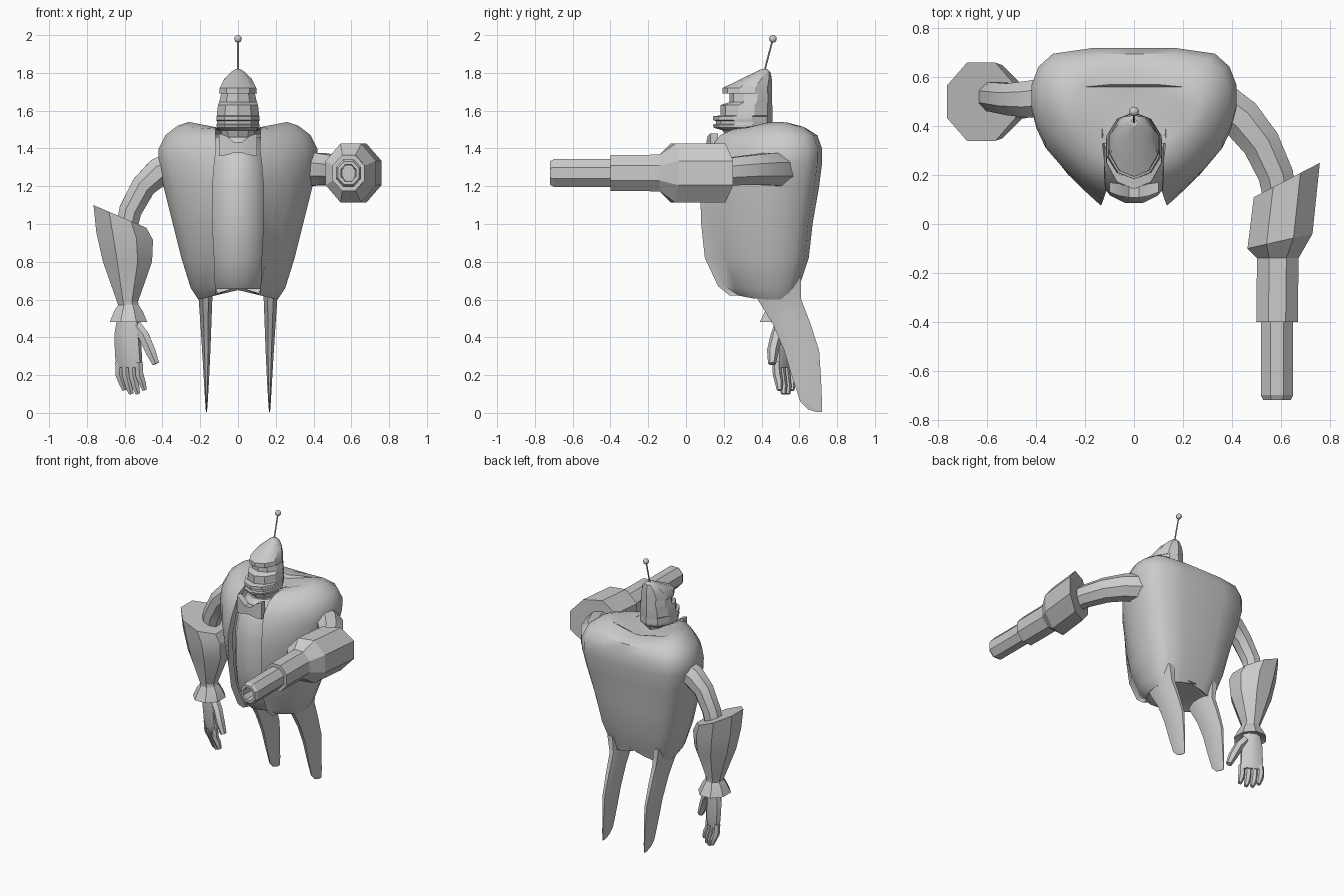
import bpy, bmesh, math
from mathutils import Vector as V


def finish(name, verts, faces, angle=30):
    """Make an object with outward normals and sharp edges above the angle."""
    me = bpy.data.meshes.new(name)
    bm = bmesh.new()
    vs = [bm.verts.new(v) for v in verts]
    for f in faces:
        bm.faces.new([vs[i] for i in f])
    loose = [v for v in bm.verts if not v.link_faces]
    bmesh.ops.delete(bm, geom=loose, context='VERTS')
    bmesh.ops.recalc_face_normals(bm, faces=bm.faces)
    bm.to_mesh(me)
    bm.free()
    ob = bpy.data.objects.new(name, me)
    bpy.context.collection.objects.link(ob)
    bpy.ops.object.select_all(action='DESELECT')
    ob.select_set(True)
    bpy.context.view_layer.objects.active = ob
    bpy.ops.object.shade_smooth_by_angle(angle=math.radians(angle))
    return ob


def oval(c, a, b, n=8):
    """Ring round c with half-axes a and b, flats on the axes."""
    k = 1 / math.cos(math.pi / n)
    t = [2 * math.pi * (i + .5) / n for i in range(n)]
    return [V(c) + V(a) * k * math.cos(u) + V(b) * k * math.sin(u) for u in t]


def loft(name, rings, angle=30):
    """Skin closed rings and cap both ends."""
    n, m = len(rings[0]), len(rings)
    faces = [(r * n + i, r * n + (i + 1) % n, (r + 1) * n + (i + 1) % n, (r + 1) * n + i)
             for r in range(m - 1) for i in range(n)]
    faces += [range(n), range((m - 1) * n, m * n)]
    return finish(name, [p for r in rings for p in r], faces, angle)


def tube(name, path, radii, n=8, angle=30):
    """Round limb following a path."""
    path, rings = [V(p) for p in path], []
    whole = (path[-1] - path[0]).normalized()
    ref = V((0, 1, 0)) if abs(whole.z) > .3 else V((0, 0, 1))
    for i, (p, r) in enumerate(zip(path, radii)):
        t = (path[min(i + 1, len(path) - 1)] - path[max(i - 1, 0)]).normalized()
        side = t.cross(ref).normalized()
        rings.append(oval(p, side * r, t.cross(side) * r, n))
    return loft(name, rings, angle)


# Jacket: open rings from front edge round the back, mirrored
# level: z, half width, front y, back y, front edge x, z shift at the middle
LEVELS = [(.60, .21, .23, .59, .12, .05), (.66, .25, .17, .60, .12, .02),
          (.82, .30, .10, .65, .125, 0), (1.0, .345, .08, .67, .135, 0),
          (1.2, .395, .075, .705, .135, 0), (1.32, .42, .10, .72, .125, 0),
          (1.4, .42, .13, .72, .115, 0), (1.47, .385, .18, .695, .12, 0),
          (1.52, .32, .25, .64, .12, -.03), (1.54, .26, .33, .57, .13, -.05)]
SHAPE = [(.5, .09), (.68, .2), (.86, .34), (.95, .47), (1, .6), (1, .74),
         (.93, .87), (.79, .96), (.4, 1)]
verts, faces = [], []
for z, w, yf, yb, e, dz in LEVELS:
    half = [(e, yf + .06), (e, yf)] + [(sx * w, yf + sy * (yb - yf)) for sx, sy in SHAPE]
    ring = half + [(0, yb)] + [(-x, y) for x, y in reversed(half)]
    verts += [(x, y, z + dz * (1 - abs(x) / w)) for x, y in ring]
N = len(ring)
for r in range(len(LEVELS) - 1):
    faces += [(r * N + i, r * N + i + 1, r * N + N + i + 1, r * N + N + i) for i in range(N - 1)]
mid = N // 2
for base, z in ((0, .67), ((len(LEVELS) - 1) * N, 1.465)):
    # hollow underside and valley between the shoulders
    start = len(verts)
    verts += [(0, verts[base + i][1], z) for i in range(mid - 1)] + [verts[base + mid]]
    for i in range(1, mid - 1):
        c0, c1 = start + i, start + i + 1
        if i == mid - 2:
            c1 = base + mid
        faces.append((base + i, base + i + 1, c1, c0))
        faces.append((base + N - 1 - i, base + N - 2 - i, c1, c0))
finish("jacket", verts, faces, 38)

# Shirt front showing between the jacket edges
loft("shirt", [oval((0, y + .2, z), (a, 0, 0), (0, .2, 0), 16) for z, y, a in
               [(.655, .2, .15), (.7, .165, .16), (.82, .11, .17), (1.0, .085, .17),
                (1.2, .085, .17), (1.32, .11, .16), (1.4, .15, .15), (1.46, .2, .13)]], 40)

# Coat tails
for s, side in ((1, "left"), (-1, "right")):
    loft("coat_tail_" + side, [oval((s * x, (y0 + y1) / 2, z), (t, 0, 0), (0, (y1 - y0) / 2, 0))
         for z, x, t, y0, y1 in
         [(.72, .185, .05, .34, .61), (.6, .172, .036, .38, .61), (.47, .17, .029, .46, .66),
          (.33, .168, .022, .52, .705), (.18, .167, .014, .565, .715),
          (.06, .167, .007, .605, .72), (.02, .167, .004, .645, .72),
          (.005, .167, .003, .69, .72)]], 40)

# Bow tie, wide at the ends and pinched at the knot
loft("bow_tie", [oval((x, y, z), (0, d, 0), (0, 0, h), 4) for x, y, z, d, h in
     [(-.1, .15, 1.42, .02, .06), (-.06, .14, 1.415, .025, .05), (-.02, .13, 1.405, .022, .028),
      (.02, .13, 1.405, .022, .028), (.06, .14, 1.415, .025, .05), (.1, .15, 1.42, .02, .06)]])

# Head with jaw, recessed eye band and pointed helmet
loft("head", [oval((0, (y0 + y1) / 2, z), (w, 0, 0), (0, (y1 - y0) / 2, 0), 10)
     for z, w, y0, y1 in
     [(1.40, .07, .24, .38), (1.495, .09, .2, .42), (1.51, .113, .155, .445),
      (1.525, .114, .15, .45), (1.53, .112, .165, .45), (1.545, .112, .165, .45),
      (1.55, .114, .15, .45), (1.57, .113, .15, .45), (1.575, .112, .19, .45),
      (1.63, .106, .19, .45), (1.645, .1, .235, .45), (1.69, .09, .235, .45),
      (1.69, .1, .2, .45), (1.72, .097, .2, .45), (1.77, .072, .3, .45),
      (1.805, .035, .37, .445), (1.82, .012, .4, .43)]], 25)

# Antenna
tube("antenna_rod", [(0, .41, 1.79), (0, .46, 1.98)], [.004, .004], 6)
bpy.ops.mesh.primitive_uv_sphere_add(segments=12, ring_count=8, radius=.02, location=(0, .46, 1.98))
bpy.context.object.name = "antenna_ball"
bpy.ops.object.shade_smooth()

# Upper arms
tube("right_upper_arm", [(-.33, .52, 1.31), (-.42, .51, 1.275), (-.5, .51, 1.2),
                         (-.57, .52, 1.07), (-.6, .52, .93)], [.08, .075, .065, .06, .055])
tube("left_upper_arm", [(.34, .5, 1.29), (.44, .43, 1.29), (.52, .33, 1.285),
                        (.58, .2, 1.275), (.605, .06, 1.27)], [.09, .085, .078, .072, .065])

# Gauntlet with slanted top and flared cuff
loft("gauntlet", [oval(c, (-a, 0, tilt), (0, b, 0)) for c, a, tilt, b in
     [((-.625, .5, 1.04), .14, .06, .16),
      ((-.6, .5, .935), .15, .02, .15), ((-.585, .5, .8), .13, 0, .13),
      ((-.585, .5, .59), .056, 0, .065), ((-.58, .5, .57), .055, 0, .065),
      ((-.58, .5, .54), .075, 0, .08), ((-.58, .5, .48), .1, 0, .11),
      ((-.58, .5, .5), .06, 0, .06)]], 20)

# Hand: palm, four fingers, thumb
loft("palm", [oval(c, (a, -a * .5, 0), (b * .5, b, 0)) for c, a, b in
     [((-.58, .51, .51), .05, .035), ((-.585, .51, .42), .062, .035),
      ((-.58, .515, .3), .065, .032), ((-.575, .515, .24), .062, .022)]], 40)
for i in range(4):
    x, y = -.63 + i * .035, .545 - i * .022
    low = .02 if i in (0, 3) else 0
    tube("finger_%d" % (i + 1), [(x, y, .27), (x + .003, y + .005, .2), (x + .018, y + .014, .14 + low),
         (x + .03, y + .016, .1 + low)], [.02, .021, .019, .012], 6, 45)
tube("thumb", [(-.54, .5, .46), (-.5, .48, .41), (-.465, .46, .33), (-.435, .455, .26)],
     [.03, .028, .027, .018], 6, 45)

# Arm cannon: slanted housing stepping down to a hollow barrel
loft("arm_cannon", [oval((x, y, 1.27), (a, tilt, 0), (0, 0, b)) for x, y, a, tilt, b in
     [(.625, .18, .135, .07, .155), (.597, -.07, .133, .03, .155),
      (.588, -.14, .085, 0, .097), (.585, -.4, .085, 0, .095), (.585, -.4, .066, 0, .073),
      (.585, -.7, .066, 0, .073), (.585, -.72, .056, 0, .062), (.585, -.72, .04, 0, .045),
      (.585, -.55, .035, 0, .04)]], 20)
